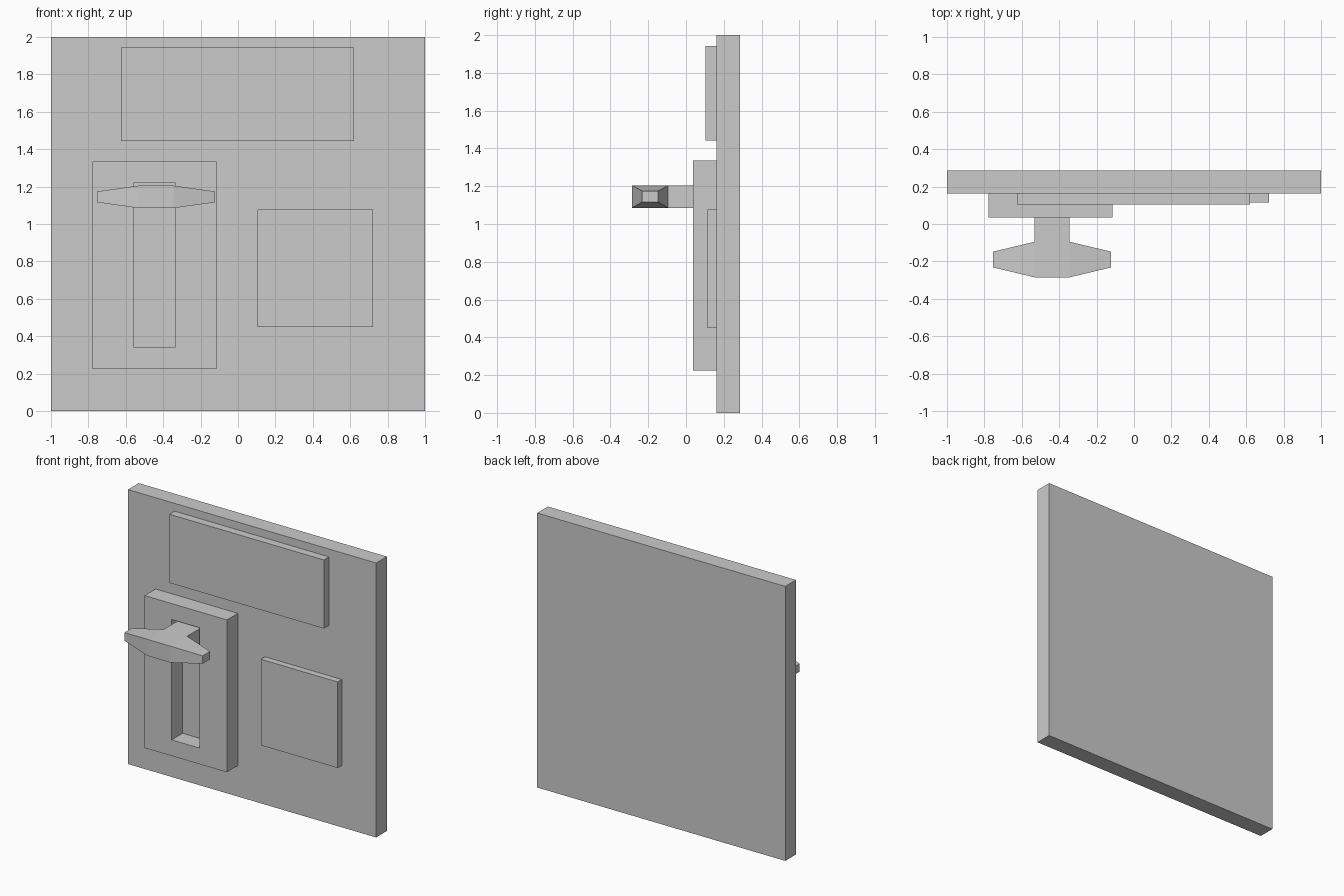
import bpy, bmesh

if "Cube" in bpy.data.objects:
    bpy.data.objects.remove(bpy.data.objects["Cube"])

PLATE_Y = 0.162  # front surface of the back plate


def finish(name, bm):
    bmesh.ops.recalc_face_normals(bm, faces=bm.faces)
    mesh = bpy.data.meshes.new(name)
    bm.to_mesh(mesh)
    bm.free()
    obj = bpy.data.objects.new(name, mesh)
    bpy.context.collection.objects.link(obj)
    return obj


def box(name, x0, x1, y0, y1, z0, z1):
    bm = bmesh.new()
    bmesh.ops.create_cube(bm, size=1)
    for v in bm.verts:
        v.co = (x1 if v.co.x > 0 else x0,
                y1 if v.co.y > 0 else y0,
                z1 if v.co.z > 0 else z0)
    return finish(name, bm)


def bridge(bm, a, b):
    for i in range(len(a)):
        j = (i + 1) % len(a)
        bm.faces.new((a[i], a[j], b[j], b[i]))


# Back plate and the two plain raised panels
box("back_plate", -1, 1, PLATE_Y, 0.285, 0, 2)
box("upper_panel", -0.625, 0.62, 0.103, PLATE_Y, 1.443, 1.943)
box("side_panel", 0.103, 0.723, 0.115, PLATE_Y, 0.45, 1.077)

# Slotted frame: outer and inner rectangles, front and back
bm = bmesh.new()


def rect_xz(x0, x1, z0, z1, y):
    return [bm.verts.new((x, y, z)) for x, z in ((x0, z0), (x1, z0), (x1, z1), (x0, z1))]


outer = (-0.779, -0.115, 0.225, 1.335)
slot = (-0.56, -0.335, 0.342, 1.219)
front_out, front_in = rect_xz(*outer, 0.036), rect_xz(*slot, 0.036)
back_out, back_in = rect_xz(*outer, PLATE_Y), rect_xz(*slot, PLATE_Y)
loops = [front_out, front_in, back_in, back_out]
for i in range(4):
    bridge(bm, loops[i], loops[(i + 1) % 4])
finish("slotted_frame", bm)

# Lever: tapered grip lofted along x, with the stem extruded into the slot
bm = bmesh.new()
cx, cy, cz = -0.438, -0.19, 1.145
sections = []
for dx, hy, hz in ((-0.316, 0.042, 0.029), (-0.094, 0.095, 0.06),
                   (0.094, 0.095, 0.06), (0.316, 0.042, 0.029)):
    sections.append([bm.verts.new((cx + dx, cy + sy * hy, cz + sz * hz))
                     for sy, sz in ((-1, -1), (1, -1), (1, 1), (-1, 1))])
for a, b in zip(sections, sections[1:]):
    bridge(bm, a, b)
bm.faces.new(sections[0])
bm.faces.new(sections[-1])
stem_root = max((f for f in bm.faces), key=lambda f: f.calc_center_median().y)
tip = bmesh.ops.extrude_face_region(bm, geom=[stem_root])["geom"]
for v in tip:
    if isinstance(v, bmesh.types.BMVert):
        v.co.y = PLATE_Y
if stem_root.is_valid:
    bmesh.ops.delete(bm, geom=[stem_root], context='FACES_ONLY')
finish("lever_handle", bm)
